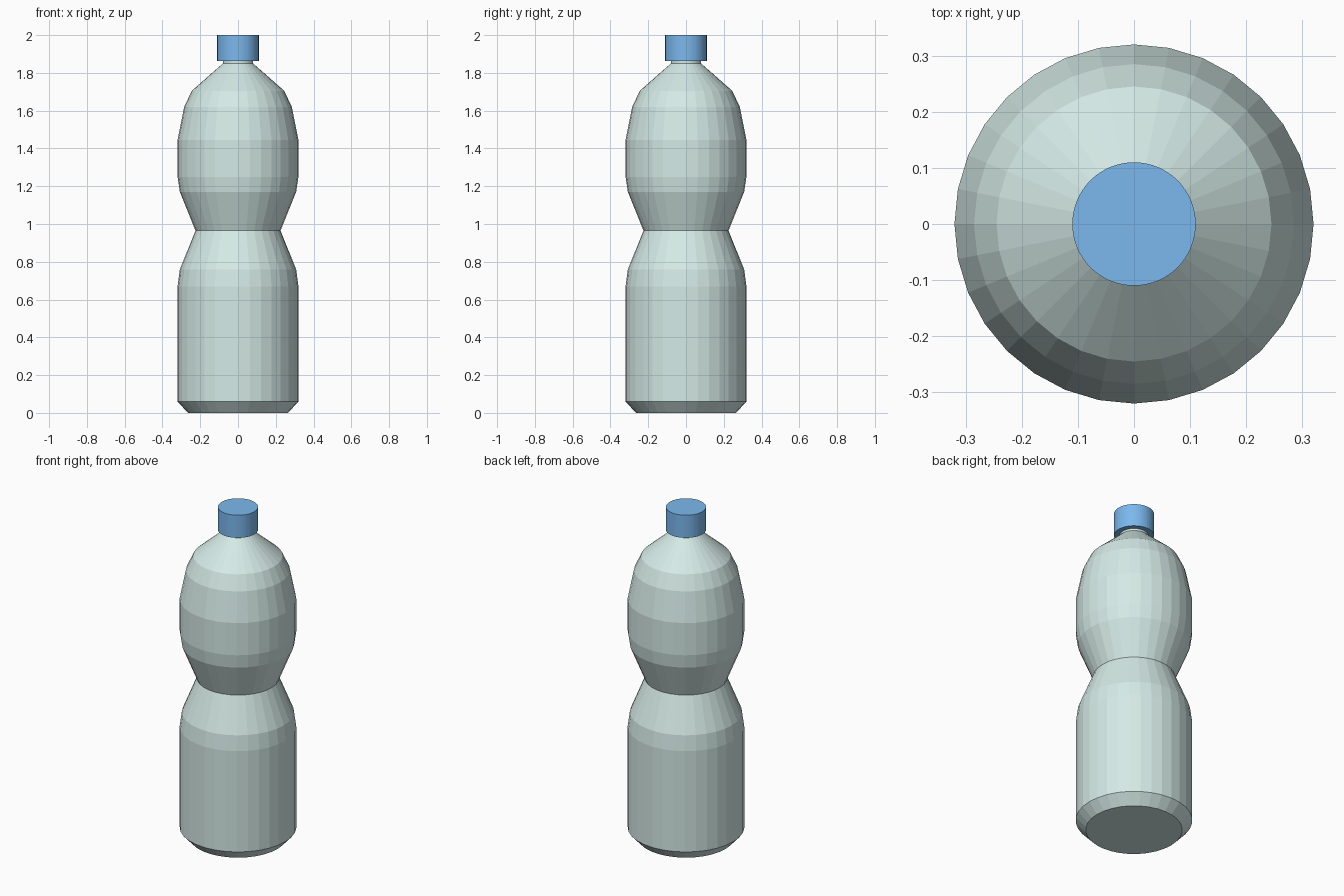
import bpy, bmesh
from math import sin, cos, pi

if "Cube" in bpy.data.objects:
    bpy.data.objects.remove(bpy.data.objects["Cube"])


def material(name, color):
    m = bpy.data.materials.new(name)
    m.diffuse_color = color
    m.use_nodes = True
    m.node_tree.nodes["Principled BSDF"].inputs["Base Color"].default_value = m.diffuse_color
    return m


def lathe(name, profile, sides, mat):
    """Closed flat-faced solid of revolution from (radius, z) points."""
    bm = bmesh.new()
    rings = [[bm.verts.new((r * cos(2 * pi * i / sides), r * sin(2 * pi * i / sides), z))
              for i in range(sides)] for r, z in profile]
    for low, high in zip(rings, rings[1:]):
        for i in range(sides):
            j = (i + 1) % sides
            bm.faces.new((low[i], low[j], high[j], high[i]))
    bm.faces.new(rings[0][::-1])
    bm.faces.new(rings[-1])
    mesh = bpy.data.meshes.new(name)
    bm.to_mesh(mesh)
    bm.free()
    mesh.materials.append(mat)
    obj = bpy.data.objects.new(name, mesh)
    bpy.context.collection.objects.link(obj)
    return obj


# Bottle body: chamfered base, pinched waist, domed shoulder, short neck
lathe("bottle_body", [
    (0.265, 0.0), (0.32, 0.06), (0.32, 0.67), (0.308, 0.76), (0.225, 0.965),
    (0.308, 1.17), (0.32, 1.25), (0.32, 1.445), (0.285, 1.62), (0.245, 1.705),
    (0.08, 1.85), (0.08, 1.88),
], 32, material("pale_green", (0.66, 0.82, 0.79, 1)))

# Screw cap
lathe("cap", [(0.11, 1.863), (0.11, 2.0)], 64, material("blue", (0.2, 0.48, 0.85, 1)))
